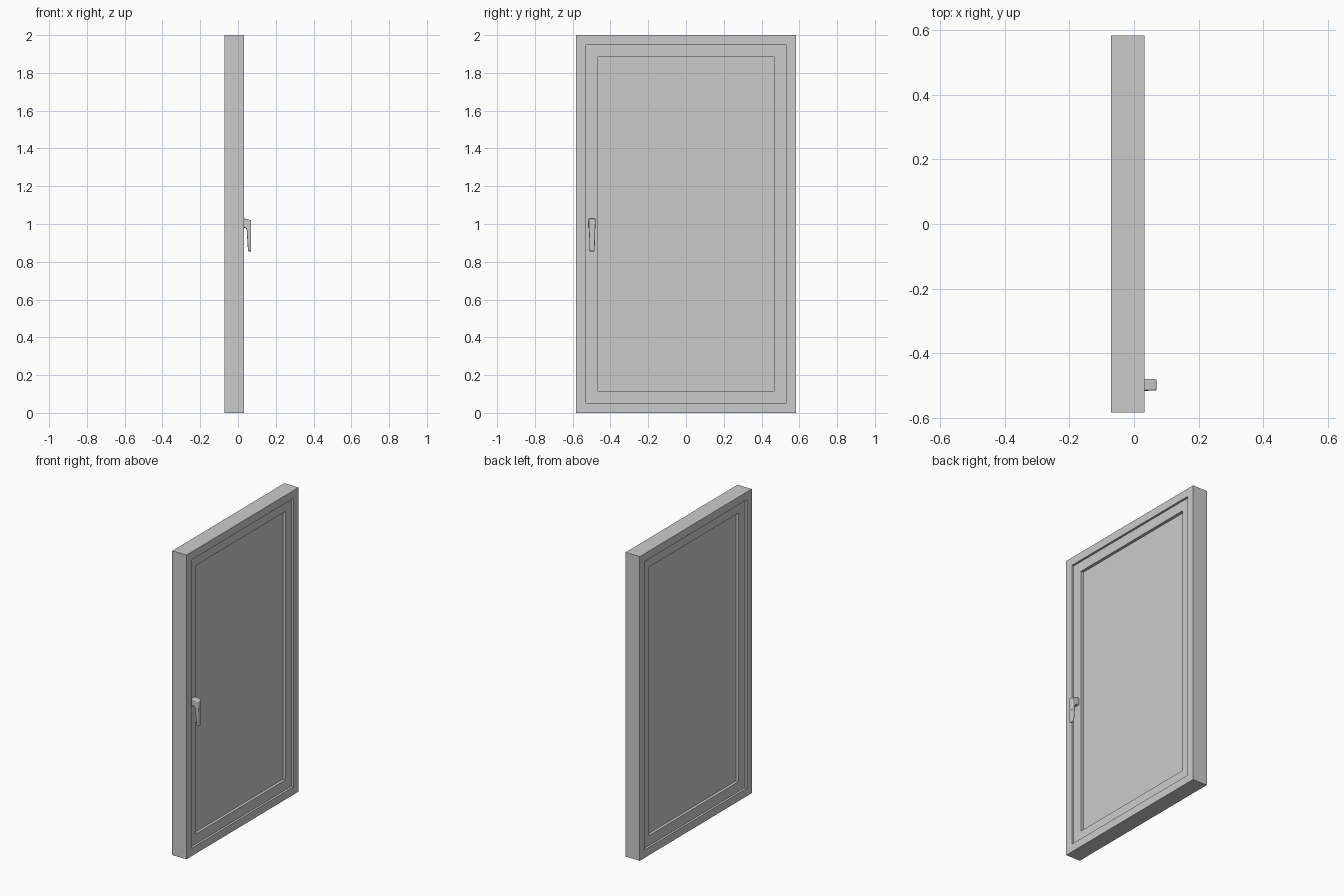
import bpy, bmesh

if "Cube" in bpy.data.objects:
    bpy.data.objects.remove(bpy.data.objects["Cube"])


def finish(name, bm):
    bmesh.ops.recalc_face_normals(bm, faces=bm.faces)
    me = bpy.data.meshes.new(name)
    bm.to_mesh(me)
    bm.free()
    ob = bpy.data.objects.new(name, me)
    bpy.context.collection.objects.link(ob)
    return ob


def rect(bm, inset, x):
    """Rectangle of the window outline, inset from the outer edge, at depth x."""
    h = HALF_W - inset
    return [bm.verts.new((x, y, z)) for y, z in
            ((-h, inset), (h, inset), (h, HEIGHT - inset), (-h, HEIGHT - inset))]


def ring(name, outer, inner, x0, x1):
    """Mitred rectangular frame between two insets."""
    bm = bmesh.new()
    loops = [rect(bm, outer, x0), rect(bm, outer, x1), rect(bm, inner, x1), rect(bm, inner, x0)]
    for k in range(4):
        a, b = loops[k], loops[(k + 1) % 4]
        for i in range(4):
            j = (i + 1) % 4
            bm.faces.new((a[i], a[j], b[j], b[i]))
    return finish(name, bm)


HALF_W, HEIGHT = 0.582, 2.0
BACK, FRONT = -0.071, 0.033
STEP, REVEAL = 0.014, 0.019

# Fixed outer frame and opening sash, stepped back on both faces
ring("outer_frame", 0, 0.052, BACK, FRONT)
ring("sash", 0.052, 0.117, BACK + STEP, FRONT - STEP)

# Glazing panel
bm = bmesh.new()
back = rect(bm, 0.117, BACK + STEP + REVEAL)
front = rect(bm, 0.117, FRONT - STEP - REVEAL)
bm.faces.new(back)
bm.faces.new(front)
for i in range(4):
    j = (i + 1) % 4
    bm.faces.new((back[i], back[j], front[j], front[i]))
finish("glass", bm)

# Handle: side profile (x, z, half width) with neck and tapering lever
profile = [(0.018, 1.028, 0.018), (0.040, 1.028, 0.018), (0.070, 1.020, 0.018),
           (0.070, 0.855, 0.013), (0.053, 0.855, 0.013), (0.046, 0.970, 0.0165),
           (0.040, 0.980, 0.018), (0.018, 0.980, 0.018)]
HANDLE_Y = -0.497
bm = bmesh.new()
left = [bm.verts.new((x, HANDLE_Y - w, z)) for x, z, w in profile]
right = [bm.verts.new((x, HANDLE_Y + w, z)) for x, z, w in profile]
bm.faces.new(left)
bm.faces.new(right)
for i in range(len(profile)):
    j = (i + 1) % len(profile)
    bm.faces.new((left[i], left[j], right[j], right[i]))
handle = finish("handle", bm)
bev = handle.modifiers.new("rounded_edges", 'BEVEL')
bev.width = 0.005
bev.segments = 3
bev.limit_method = 'ANGLE'
bpy.context.view_layer.objects.active = handle
handle.select_set(True)
bpy.ops.object.shade_smooth_by_angle()
